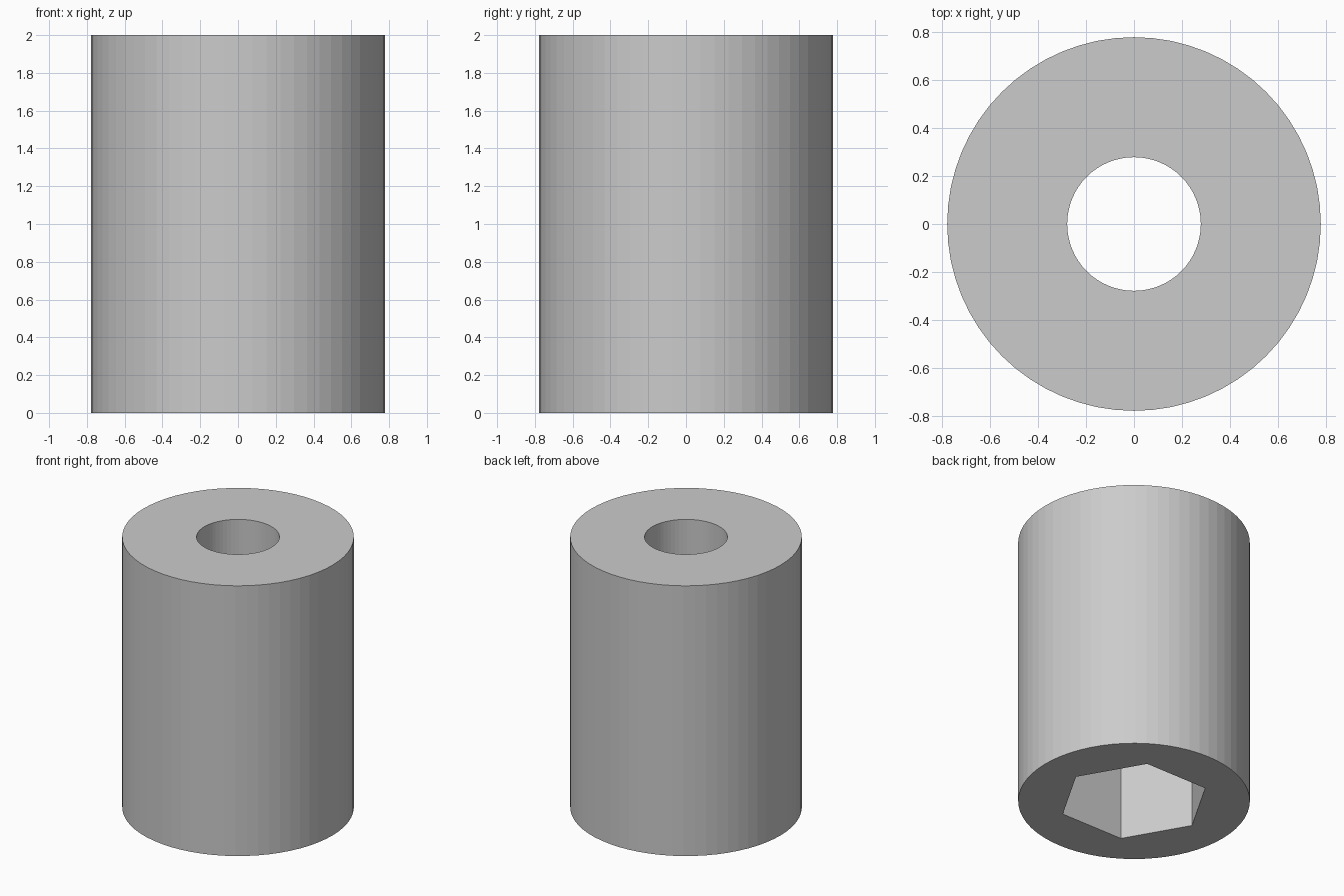
import bpy, bmesh
from math import cos, sin, pi

HEIGHT = 2.0
OUTER_R = 0.777
BORE_R = 0.278
HEX_R = 0.508
HEX_DEPTH = 1.0
SIDES = 64

if "Cube" in bpy.data.objects:
    bpy.data.objects.remove(bpy.data.objects["Cube"], do_unlink=True)

# Single matte grey
grey = bpy.data.materials.new("light_grey")
grey.use_nodes = True
colour = (0.6, 0.6, 0.6, 1.0)
grey.diffuse_color = colour
grey.node_tree.nodes["Principled BSDF"].inputs["Base Color"].default_value = colour

bm = bmesh.new()


def ring(radius, z, sides):
    """Closed loop of edges; the first corner lies on +x."""
    verts = [bm.verts.new((radius * cos(2 * pi * i / sides),
                           radius * sin(2 * pi * i / sides), z))
             for i in range(sides)]
    edges = [bm.edges.new((verts[i], verts[(i + 1) % sides])) for i in range(sides)]
    return verts, edges


def wall(lower, upper):
    """Quads between two rings with equal side counts."""
    a, b = lower[0], upper[0]
    for i in range(len(a)):
        j = (i + 1) % len(a)
        bm.faces.new((a[i], a[j], b[j], b[i]))


def annulus(outer, inner):
    """Flat face between two concentric rings."""
    bmesh.ops.triangle_fill(bm, edges=outer[1] + inner[1], use_beauty=True)


# Outer wall
outer_low = ring(OUTER_R, 0, SIDES)
outer_top = ring(OUTER_R, HEIGHT, SIDES)
wall(outer_low, outer_top)

# Hexagonal nut pocket, open at the bottom
hex_low = ring(HEX_R, 0, 6)
hex_top = ring(HEX_R, HEX_DEPTH, 6)
wall(hex_low, hex_top)

# Round bore from the pocket to the top
bore_low = ring(BORE_R, HEX_DEPTH, SIDES)
bore_top = ring(BORE_R, HEIGHT, SIDES)
wall(bore_low, bore_top)

# Bottom rim, pocket ceiling and top rim
annulus(outer_low, hex_low)
annulus(hex_top, bore_low)
annulus(outer_top, bore_top)

bmesh.ops.recalc_face_normals(bm, faces=bm.faces)
mesh = bpy.data.meshes.new("spacer_sleeve")
bm.to_mesh(mesh)
bm.free()
mesh.materials.append(grey)
sleeve = bpy.data.objects.new("spacer_sleeve", mesh)
bpy.context.collection.objects.link(sleeve)
